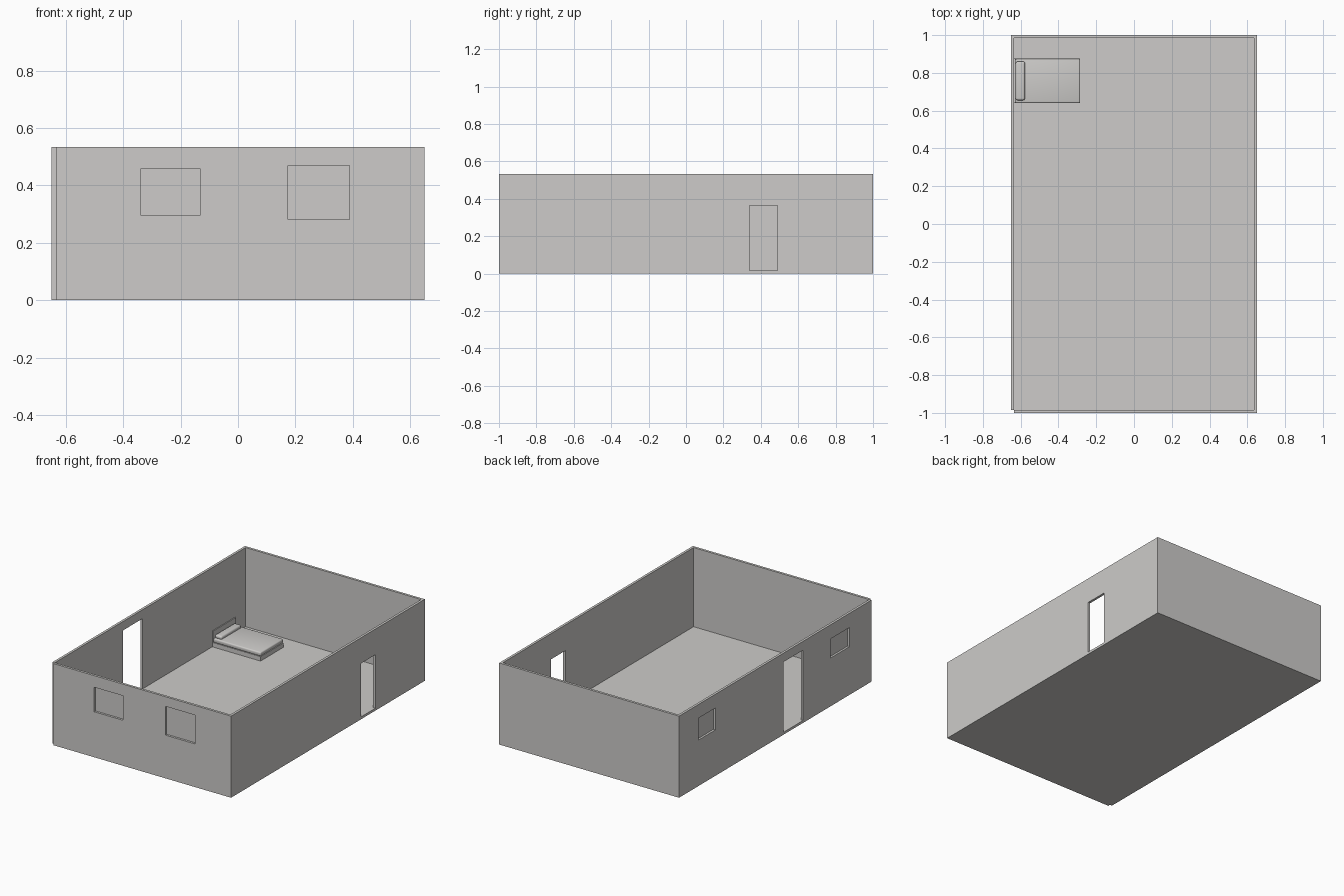
import bpy, bmesh
from mathutils import Vector

if "Cube" in bpy.data.objects:
    bpy.data.objects.remove(bpy.data.objects["Cube"])

grey = bpy.data.materials.new("warm grey")
grey.diffuse_color = (0.61, 0.60, 0.585, 1)
grey.use_nodes = True
grey.node_tree.nodes["Principled BSDF"].inputs["Base Color"].default_value = grey.diffuse_color

W, L, H, T, F = 0.65, 1.0, 0.533, 0.016, 0.016  # half width, half length, height, wall, floor


def box(name, x, y, z, bevel=0.0, segments=3):
    bm = bmesh.new()
    bmesh.ops.create_cube(bm, size=1)
    for v in bm.verts:
        v.co = Vector([r[0] + (c + 0.5) * (r[1] - r[0]) for c, r in zip(v.co, (x, y, z))])
    if bevel:
        bmesh.ops.bevel(bm, geom=bm.edges[:], offset=bevel, segments=segments,
                        profile=0.5, affect='EDGES')
    me = bpy.data.meshes.new(name)
    bm.to_mesh(me)
    bm.free()
    me.materials.append(grey)
    ob = bpy.data.objects.new(name, me)
    bpy.context.collection.objects.link(ob)
    if bevel:
        bpy.context.view_layer.objects.active = ob
        ob.select_set(True)
        bpy.ops.object.shade_smooth_by_angle()
        ob.select_set(False)
    return ob


def cut(wall, x, y, z):
    cutter = box("cutter", x, y, z)
    mod = wall.modifiers.new("opening", 'BOOLEAN')
    mod.operation = 'DIFFERENCE'
    mod.solver = 'EXACT'
    mod.object = cutter
    bpy.context.view_layer.objects.active = wall
    bpy.ops.object.modifier_apply(modifier=mod.name)
    bpy.data.objects.remove(cutter)


# floor slab inside the walls
box("floor", (-W + T, W - T), (-L + T, L - T), (0, F))

# walls; the front left corner stays notched
left = box("left_wall", (-W, -W + T), (-L + T, L), (0, H))
right = box("right_wall", (W - T, W), (-L + T, L), (0, H))
front = box("front_wall", (-W + T, W), (-L, -L + T), (0, H))
box("back_wall", (-W + T, W - T), (L - T, L), (0, H))

# doorways go right through
cut(left, (-W - 0.05, -W + 0.05), (-0.28, -0.08), (F, 0.475))
cut(right, (W - 0.05, W + 0.05), (0.34, 0.49), (F, 0.365))

# windows are recessed, leaving a thin pane at the inner side
D = T - 0.002
for x, z in (((-0.34, -0.13), (0.297, 0.457)), ((0.175, 0.388), (0.282, 0.47))):
    cut(front, x, (-L - 0.05, -L + D), z)
for y, z in (((0.625, 0.80), (0.30, 0.443)), ((-0.76, -0.5625), (0.315, 0.44))):
    cut(left, (-W - 0.05, -W + D), y, z)

# bed against the left wall
bx = -W + T
box("bed_headboard", (bx, bx + 0.006), (0.64, 0.875), (F, 0.12))
box("bed_base", (bx + 0.006, -0.285), (0.64, 0.875), (F, 0.045))
box("mattress", (bx + 0.006, -0.285), (0.64, 0.875), (0.045, 0.072), 0.008)
box("pillow", (bx + 0.007, -0.577), (0.655, 0.86), (0.066, 0.092), 0.011, 4)
